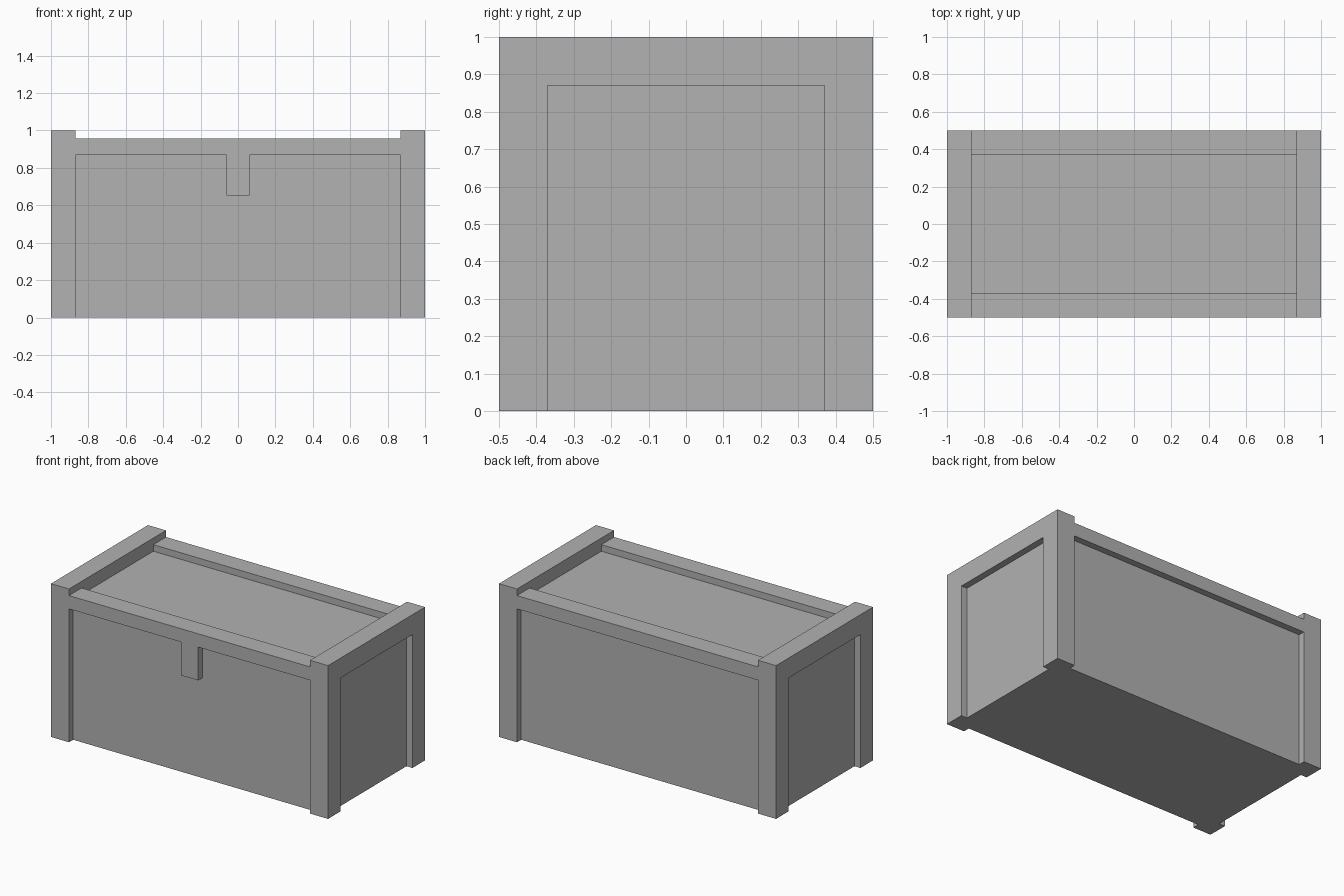
import bpy
import bmesh
from mathutils import Vector

if "Cube" in bpy.data.objects:
    bpy.data.objects.remove(bpy.data.objects["Cube"])

BEAM = 0.13      # beam thickness
INSET = 0.043    # panel recess
RAIL_TOP = 0.957
INNER_TOP = 0.87

grey = bpy.data.materials.new("plain_grey")
grey.diffuse_color = (0.445, 0.445, 0.445, 1)
grey.use_nodes = True
grey.node_tree.nodes["Principled BSDF"].inputs["Base Color"].default_value = grey.diffuse_color


def extrude_profile(name, points, axis, start, end):
    """Extrude a 2D profile along x (points are y, z) or y (points are x, z)."""
    def place(a, b, d):
        return (d, a, b) if axis == "x" else (a, d, b)
    bm = bmesh.new()
    face = bm.faces.new([bm.verts.new(place(a, b, start)) for a, b in points])
    out = bmesh.ops.extrude_face_region(bm, geom=[face])
    verts = [v for v in out["geom"] if isinstance(v, bmesh.types.BMVert)]
    step = Vector(place(0, 0, end - start))
    bmesh.ops.translate(bm, verts=verts, vec=step)
    bmesh.ops.recalc_face_normals(bm, faces=bm.faces[:])
    mesh = bpy.data.meshes.new(name)
    bm.to_mesh(mesh)
    bm.free()
    mesh.materials.append(grey)
    obj = bpy.data.objects.new(name, mesh)
    bpy.context.collection.objects.link(obj)
    return obj


# Recessed panel box
w, d = 1 - INSET, 0.5 - INSET
top = RAIL_TOP - INSET
extrude_profile("panel_box", [(-w, 0), (w, 0), (w, top), (-w, top)], "y", -d, d)

# End frames: two legs and a top beam in one arch
i = 0.5 - BEAM
arch = [(-0.5, 0), (-i, 0), (-i, INNER_TOP), (i, INNER_TOP),
        (i, 0), (0.5, 0), (0.5, 1), (-0.5, 1)]
extrude_profile("left_end_frame", arch, "x", -1, -1 + BEAM)
extrude_profile("right_end_frame", arch, "x", 1 - BEAM, 1)

# Front rail with its hanging latch
r, latch = 1 - BEAM, 0.0625
front = [(-r, RAIL_TOP), (-r, INNER_TOP), (-latch, INNER_TOP), (-latch, 0.653),
         (latch, 0.653), (latch, INNER_TOP), (r, INNER_TOP), (r, RAIL_TOP)]
extrude_profile("front_rail_and_latch", front, "y", -0.5, -i)

# Plain back rail
back = [(-r, INNER_TOP), (r, INNER_TOP), (r, RAIL_TOP), (-r, RAIL_TOP)]
extrude_profile("back_rail", back, "y", i, 0.5)
